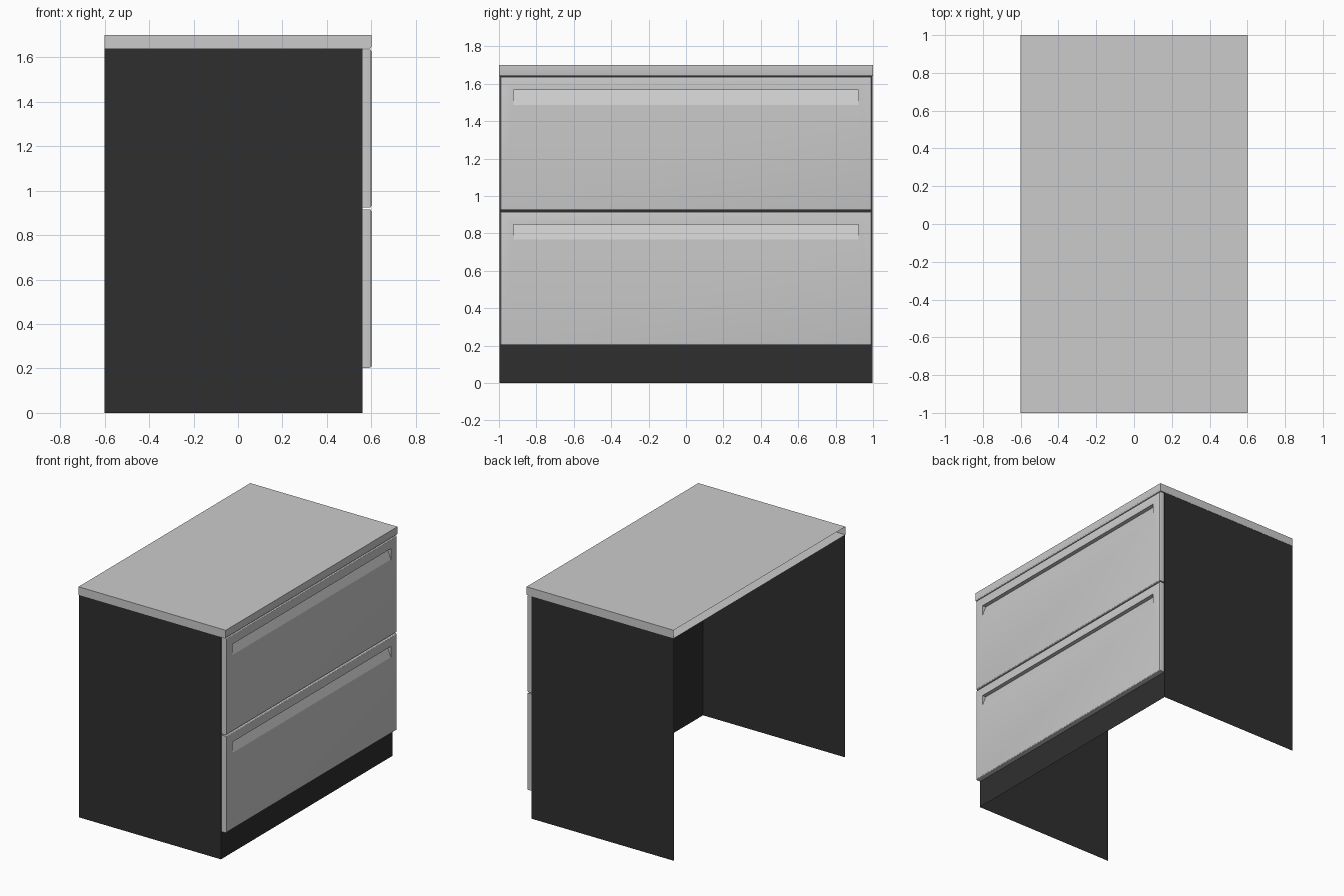
import bpy, bmesh
from mathutils import Vector

if "Cube" in bpy.data.objects:
    bpy.data.objects.remove(bpy.data.objects["Cube"])


def box(bm, lo, hi):
    geom = bmesh.ops.create_cube(bm, size=1)
    lo, hi = Vector(lo), Vector(hi)
    for v in geom['verts']:
        v.co = Vector(l + (c + 0.5) * (h - l) for l, h, c in zip(lo, hi, v.co))
    bm.normal_update()


def drop(bm, *directions):
    # remove the faces pointing in the given directions
    doomed = [f for f in bm.faces
              if any(f.normal.dot(Vector(d)) > 0.99 for d in directions)]
    bmesh.ops.delete(bm, geom=doomed, context='FACES')


def finish(bm, name, material=None):
    mesh = bpy.data.meshes.new(name)
    bm.to_mesh(mesh)
    bm.free()
    obj = bpy.data.objects.new(name, mesh)
    bpy.context.collection.objects.link(obj)
    if material:
        mesh.materials.append(material)
    bpy.ops.object.select_all(action='DESELECT')
    obj.select_set(True)
    bpy.context.view_layer.objects.active = obj
    bpy.ops.object.shade_smooth_by_angle(angle=0.3)
    return obj


dark = bpy.data.materials.new("dark_body")
dark.diffuse_color = (0.028, 0.028, 0.028, 1)
dark.use_nodes = True
dark.node_tree.nodes["Principled BSDF"].inputs["Base Color"].default_value = dark.diffuse_color

# Carcass: thin sides and front sheet, open at the back and bottom
bm = bmesh.new()
box(bm, (-0.6, -0.998, 0), (0.56, 0.998, 1.64))
drop(bm, (-1, 0, 0), (0, 0, 1), (0, 0, -1))
finish(bm, "cabinet_body", dark)

# Worktop: rounded lower front edge, open at the back
bm = bmesh.new()
box(bm, (-0.6, -1, 1.64), (0.6, 1, 1.7))
lower = [e for e in bm.edges if all(v.co.x > 0.59 and v.co.z < 1.65 for v in e.verts)]
bmesh.ops.bevel(bm, geom=lower, offset=0.008, segments=3, profile=0.5, affect='EDGES')
bm.normal_update()
drop(bm, (-1, 0, 0))
finish(bm, "worktop")


# Drawer fronts: rounded rim and a wedge-shaped finger recess
def drawer_front(name, z0, height=0.712):
    bm = bmesh.new()
    box(bm, (0.56, -0.994, z0), (0.6, 0.994, z0 + height))
    rim = [e for e in bm.edges if all(v.co.x > 0.59 for v in e.verts)]
    bmesh.ops.bevel(bm, geom=rim, offset=0.008, segments=3, profile=0.5, affect='EDGES')
    bm.normal_update()
    face = max(bm.faces, key=lambda f: f.normal.x * f.calc_area())
    mid = z0 + height / 2
    top, bottom = z0 + height - 0.069, z0 + height - 0.149
    # opening on the surface, then the sloping floor of the recess
    for depth in (0, 0.03):
        bmesh.ops.inset_individual(bm, faces=[face], thickness=0.002)
        center = face.calc_center_median()
        for v in face.verts:
            up = v.co.z > center.z
            v.co = (0.6 - depth * up, 0.923 if v.co.y > 0 else -0.923, top if up else bottom)
    bmesh.ops.remove_doubles(bm, verts=bm.verts[:], dist=0.0001)
    bm.normal_update()
    drop(bm, (-1, 0, 0))
    finish(bm, name)


drawer_front("lower_drawer_front", 0.203)
drawer_front("upper_drawer_front", 0.924)
